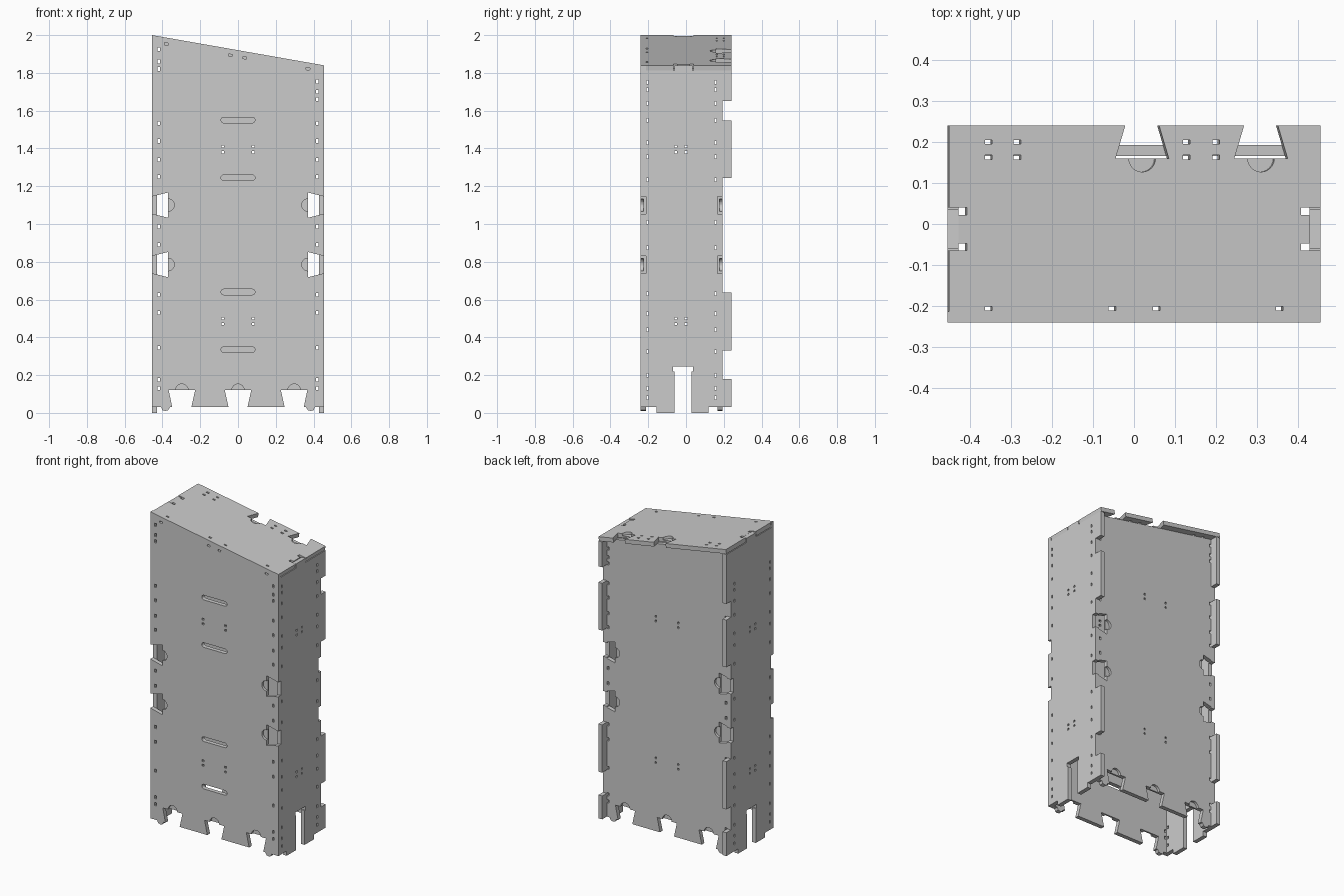
import bpy, bmesh, math
from mathutils import Matrix

if "Cube" in bpy.data.objects:
    bpy.data.objects.remove(bpy.data.objects["Cube"])

T = 0.027                      # sheet thickness
W, D = 0.455, 0.24             # half width, half depth
BACK = 0.166                   # inner face of the back panel
SLOPE = 0.16 / (2 * W)
ANG = math.atan(SLOPE)
NOTCH_Z = (0.785, 1.1)         # grip notches on the long edges


def top_z(x):
    return 1.92 - SLOPE * x


def rect(x, y, w, h, a=0.0):
    c, s = math.cos(a), math.sin(a)
    return [(x + c * i * w / 2 - s * j * h / 2, y + s * i * w / 2 + c * j * h / 2)
            for i, j in ((-1, -1), (1, -1), (1, 1), (-1, 1))]


def stadium(x, y, length, h, n=8):
    r, pts = h / 2, []
    for side in (1, -1):
        for k in range(n + 1):
            a = math.pi * (k / n - 0.5)
            pts.append((x + side * (length / 2 - r + r * math.cos(a)), y + side * r * math.sin(a)))
    return pts


def to_object(name, bm):
    me = bpy.data.meshes.new(name)
    bm.to_mesh(me)
    bm.free()
    ob = bpy.data.objects.new(name, me)
    bpy.context.collection.objects.link(ob)
    return ob


def evaluated_mesh(ob):
    bpy.context.view_layer.update()
    dg = bpy.context.evaluated_depsgraph_get()
    return bpy.data.meshes.new_from_object(ob.evaluated_get(dg), depsgraph=dg)


def panel(name, outline, holes, matrix, pockets=(), outer=1):
    """Cut a flat sheet with through holes and half-depth round pockets."""
    cu = bpy.data.curves.new(name, 'CURVE')
    cu.dimensions, cu.fill_mode, cu.extrude = '2D', 'BOTH', T / 2
    for loop in [outline] + holes:
        sp = cu.splines.new('POLY')
        sp.points.add(len(loop) - 1)
        for p, (x, y) in zip(sp.points, loop):
            p.co = (x, y, 0, 1)
        sp.use_cyclic_u = True
    tmp = bpy.data.objects.new(name + "_curve", cu)
    bpy.context.collection.objects.link(tmp)
    me = evaluated_mesh(tmp)
    bpy.data.objects.remove(tmp)
    bm = bmesh.new()
    bm.from_mesh(me)
    bmesh.ops.remove_doubles(bm, verts=bm.verts, dist=1e-5)
    bmesh.ops.recalc_face_normals(bm, faces=bm.faces)
    for f in bm.faces:
        f.smooth = False
    ob = to_object(name, bm)
    if pockets:
        bm = bmesh.new()
        for x, y in pockets:
            bmesh.ops.create_cone(bm, cap_ends=True, segments=24, radius1=0.033, radius2=0.033,
                                  depth=0.032, matrix=Matrix.Translation((x, y, outer * T / 2)))
        cutter = to_object(name + "_cutter", bm)
        cutter.hide_render = True
        mod = ob.modifiers.new("pockets", 'BOOLEAN')
        mod.operation, mod.solver, mod.object = 'DIFFERENCE', 'EXACT', cutter
        me = evaluated_mesh(ob)
        ob.modifiers.clear()
        ob.data = me
        bpy.data.objects.remove(cutter)
    ob.matrix_world = matrix
    return ob


# Shared outline of the front and back panels
def wide_outline(w, drop):
    k = 0.046 + 0.021 * (W - w) / (W - 0.37)
    half = [(0.07, .12), (0.05, .03), (0.247, .03), (0.227, .12), (0.367, .12), (0.348, .03),
            (0.36, .03), (0.37, .014), (0.385, .01), (0.4, .014), (0.407, .03), (w, .03)]
    for c in NOTCH_Z:
        half += [(w, c - k), (0.37, c - 0.067), (0.37, c + 0.067), (w, c + k)]
    right = half + [(w, top_z(w) - drop)]
    left = [(-x, z) for x, z in half] + [(-w, top_z(-w) - drop)]
    return right + left[::-1]


bolts = [rect(x, z, .014, .012) for x in (-.08, .08) for z in (.47, .5, 1.38, 1.41)]
tie_z = (.13, .175, .345, .53, .626, .89, .987, 1.25, 1.34, 1.44, 1.533)
ties = [rect(s * 0.419, z, .012, .02) for s in (-1, 1) for z in tie_z]
ties += [rect(.419, z, .012, .02) for z in (1.66, 1.70, 1.755)]
ties += [rect(-.419, z, .012, .02) for z in (1.82, 1.86, 1.925)]
pockets = [(x, .12) for x in (-.297, 0, .297)]
pockets += [(s * 0.37, c) for s in (-1, 1) for c in NOTCH_Z]
shelf_slots = [stadium(0, z, .18, .03) for z in (.335, .64, 1.245, 1.55)]
top_ties = [rect(x, top_z(x) - .034, .02, .011, -ANG) for x in (-.38, -.04, .035, .37)]

upright = Matrix.Rotation(math.pi / 2, 4, 'X')
panel("front_panel", wide_outline(W, 0), bolts + ties + shelf_slots + top_ties,
      Matrix.Translation((0, -D + T / 2, 0)) @ upright, pockets, 1)
panel("back_panel", wide_outline(W - T, T / math.cos(ANG)), bolts + ties,
      Matrix.Translation((0, BACK + T / 2, 0)) @ upright, pockets, -1)

# Side panels with rear tabs, feet and a tab through the top
sideways = Matrix(((0, 0, 1, 0), (1, 0, 0, 0), (0, 1, 0, 0), (0, 0, 0, 1)))
side_z = (.08, .13, .2, .325, .44, .525, .63, .875, 1.01, 1.235, 1.355, 1.43, 1.55, 1.64, 1.71, 1.75)
for name, s in (("left_side_panel", -1), ("right_side_panel", 1)):
    x = s * (W - T / 2)
    tip = top_z(x) - 0.003
    edge, rear, front = tip - T, BACK + T, -D + T
    outline = [(front, .03), (-.155, .03), (-.155, 0), (-.06, 0), (-.06, .22), (-.068, .22),
               (-.068, .245), (.036, .245), (.036, .22), (.028, .22), (.028, 0), (.12, 0),
               (.12, .03), (D, .03), (D, .18), (rear, .18), (rear, .33), (D, .33), (D, .637), (rear, .637)]
    for c in NOTCH_Z:
        outline += [(rear, c - .046), (BACK, c - .046), (BACK, c + .046), (rear, c + .046)]
    outline += [(rear, 1.243), (D, 1.243), (D, 1.547), (rear, 1.547), (rear, 1.65), (D, 1.65), (D, edge),
                (.035, edge), (.035, tip), (-.06, tip), (-.06, edge), (front, edge)]
    holes = [rect(y, z, .012, .018) for y in (-.204, .156) for z in side_z]
    holes += [rect(y, z, .014, .012) for y in (-.055, 0) for z in (.47, .5, 1.38, 1.41)]
    panel(name, outline, holes, Matrix.Translation((x, 0, 0)) @ sideways)

# Sloping top panel with dovetail notches at the rear
k = 1 / math.cos(ANG)
L, R, F = -W * k + .004, W * k, -D + T
inner, ear = 0.428 * k, 0.408 * k
outline = [(L, F), (R, F), (R, -.065), (ear, -.065), (ear, -.048), (inner, -.048),
           (inner, .022), (ear, .022), (ear, .04), (R, .04), (R, D)]
for c in (.31 * k, .02 * k):
    outline += [(c + .042, D), (c + .066, .16), (c - .066, .16), (c - .042, D)]
outline += [(L, D), (L, .04), (-ear, .04), (-ear, .022), (-inner, .022),
            (-inner, -.048), (-ear, -.048), (-ear, -.065), (L, -.065)]
holes = [rect(x * k, y, .018, .01) for x in (-.355, -.285, .128, .2) for y in (.163, .2)]
holes += [rect(x * k, -.2065, .018, .01) for x in (-.355, -.053, .055, .355)]
panel("top_panel", outline, holes,
      Matrix.Translation((0, 0, 1.92)) @ Matrix.Rotation(ANG, 4, 'Y') @ Matrix.Translation((0, 0, -T / 2)),
      [(.31 * k, .16), (.02 * k, .16)], 1)
